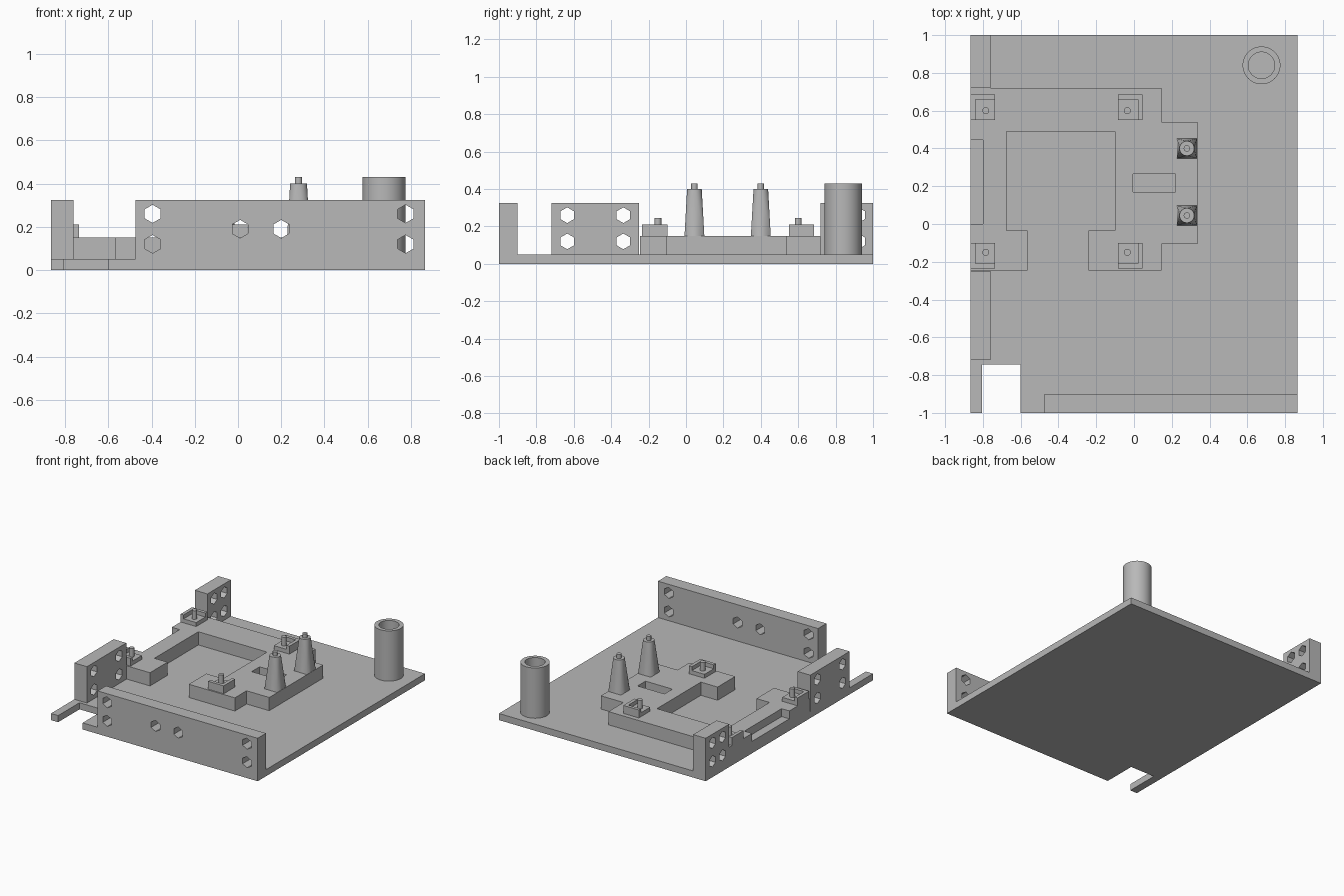
import bpy, bmesh, math
from mathutils import Matrix, Vector

cube = bpy.data.objects.get("Cube")
if cube:
    bpy.data.objects.remove(cube, do_unlink=True)

grey = bpy.data.materials.new("plain grey")
grey.use_nodes = True
colour = (0.48, 0.48, 0.48, 1)
grey.diffuse_color = colour
grey.node_tree.nodes["Principled BSDF"].inputs["Base Color"].default_value = colour

FLOOR, DECK, WALL_TOP = 0.05, 0.15, 0.325
LEFT, RIGHT = -0.865, 0.865


def finish(bm, name):
    bmesh.ops.recalc_face_normals(bm, faces=bm.faces)
    mesh = bpy.data.meshes.new(name)
    bm.to_mesh(mesh)
    bm.free()
    mesh.materials.append(grey)
    obj = bpy.data.objects.new(name, mesh)
    bpy.context.collection.objects.link(obj)
    return obj


def extrude(name, outline, z0, z1):
    """Flat outline raised from z0 to z1."""
    bm = bmesh.new()
    face = bm.faces.new([bm.verts.new((x, y, z0)) for x, y in outline])
    new = bmesh.ops.extrude_face_region(bm, geom=[face])["geom"]
    verts = [v for v in new if isinstance(v, bmesh.types.BMVert)]
    bmesh.ops.translate(bm, verts=verts, vec=(0, 0, z1 - z0))
    return finish(bm, name)


def box(name, x0, x1, y0, y1, z0, z1):
    return extrude(name, [(x0, y0), (x1, y0), (x1, y1), (x0, y1)], z0, z1)


def cylinder(name, x, y, z0, z1, radius, sides=32):
    bm = bmesh.new()
    bmesh.ops.create_cone(bm, cap_ends=True, segments=sides, radius1=radius, radius2=radius,
                          depth=z1 - z0, matrix=Matrix.Translation((x, y, (z0 + z1) / 2)))
    return finish(bm, name)


def smooth(obj):
    bpy.ops.object.select_all(action="DESELECT")
    obj.select_set(True)
    bpy.context.view_layer.objects.active = obj
    bpy.ops.object.shade_smooth_by_angle(angle=math.radians(35))


def cut(obj, cutter):
    """Subtract the cutter and remove it."""
    mod = obj.modifiers.new("cut", "BOOLEAN")
    mod.operation, mod.solver, mod.object = "DIFFERENCE", "EXACT", cutter
    cutter.hide_render = True
    bpy.context.view_layer.objects.active = obj
    bpy.ops.object.modifier_apply(modifier=mod.name)
    bpy.data.objects.remove(cutter, do_unlink=True)


def hex_holes(obj, points, axis):
    """Hexagonal holes with a corner upward, along the x or y axis."""
    bm = bmesh.new()
    for p in points:
        turn = Vector(axis).to_track_quat("Z", "Y").to_matrix().to_4x4()
        spin = Matrix.Rotation(math.radians(HEX_TURN), 4, "Z")
        bmesh.ops.create_cone(bm, cap_ends=True, segments=6, radius1=0.042, radius2=0.042,
                              depth=0.3, matrix=Matrix.Translation(p) @ turn @ spin)
    cut(obj, finish(bm, "hole_cutter"))


# create_cone starts at local +y, which the tracking quaternion points upward
HEX_TURN = 0
LOW, MID, HIGH = 0.12, 0.19, 0.26

# Base plate with the corner notch
extrude("base_plate", [(LEFT, -1), (-0.805, -1), (-0.805, -0.745), (-0.6, -0.745),
                       (-0.6, -1), (RIGHT, -1), (RIGHT, 1), (LEFT, 1)], 0, FLOOR)

# Front wall
front = box("front_wall", -0.475, RIGHT, -1, -0.9, FLOOR, WALL_TOP)
spots = [(x, z) for x in (-0.395, 0.775) for z in (LOW, HIGH)] + [(0.01, MID), (0.2, MID)]
hex_holes(front, [(x, -0.95, z) for x, z in spots], (0, 1, 0))

# Two side walls
for name, y0, y1, rows in (("front_side_wall", -0.72, -0.25, (-0.635, -0.335)),
                           ("back_side_wall", 0.72, 1, (0.8, 0.92))):
    wall = box(name, LEFT, -0.76, y0, y1, FLOOR, WALL_TOP)
    hex_holes(wall, [(-0.81, y, z) for y in rows for z in (LOW, HIGH)], (1, 0, 0))

# Raised deck with window, front opening, slot and lowered side edge
deck = extrude("raised_deck", [
    (LEFT, -0.245), (-0.565, -0.245), (-0.565, -0.035), (-0.675, -0.035), (-0.675, 0.49),
    (-0.1, 0.49), (-0.1, -0.035), (-0.24, -0.035), (-0.24, -0.245), (0.145, -0.245),
    (0.145, -0.105), (0.335, -0.105), (0.335, 0.54), (0.145, 0.54), (0.145, 0.72),
    (LEFT, 0.72)], FLOOR, DECK)
cut(deck, box("slot_cutter", -0.005, 0.22, 0.17, 0.265, 0, 0.3))
cut(deck, box("edge_cutter", -1, -0.8, 0, 0.445, 0.09, 0.3))

# Corner brackets: pad, raised lip on the two outer sides, and a locating pin
for cx, sx, side in ((-0.785, -1, "right"), (-0.035, 1, "left")):
    for cy, sy, end in ((-0.15, -1, "front"), (0.6, 1, "back")):
        tag = end + "_" + side
        xs = sorted((cx - 0.05 * sx, cx + 0.08 * sx))
        ys = sorted((cy - 0.05 * sy, cy + 0.085 * sy))
        bracket = box("bracket_" + tag, *xs, *ys, DECK, 0.21)
        inner_x = sorted((cx - 0.2 * sx, cx + 0.055 * sx))
        inner_y = sorted((cy - 0.2 * sy, cy + 0.06 * sy))
        cut(bracket, box("recess_cutter", *inner_x, *inner_y, 0.18, 0.4))
        smooth(cylinder("bracket_pin_" + tag, cx, cy, 0.18, 0.245, 0.018, 20))

# Tapered towers, square at the foot and round at the top, with pins
for y, end in ((0.045, "front"), (0.4, "back")):
    bm = bmesh.new()
    for sx in (-1, 1):
        for sy in (-1, 1):
            bm.verts.new((0.28 + 0.053 * sx, y + 0.053 * sy, DECK))
    for i in range(24):
        a = math.tau * i / 24
        bm.verts.new((0.28 + 0.039 * math.cos(a), y + 0.039 * math.sin(a), 0.4))
    bmesh.ops.convex_hull(bm, input=bm.verts)
    smooth(finish(bm, "tower_" + end))
    smooth(cylinder("tower_pin_" + end, 0.28, y, 0.4, 0.43, 0.017, 20))

# Hollow tube in the back corner
tube = cylinder("corner_tube", 0.675, 0.84, FLOOR, 0.43, 0.1, 48)
cut(tube, cylinder("bore_cutter", 0.675, 0.84, 0, 0.6, 0.07, 48))
smooth(tube)
